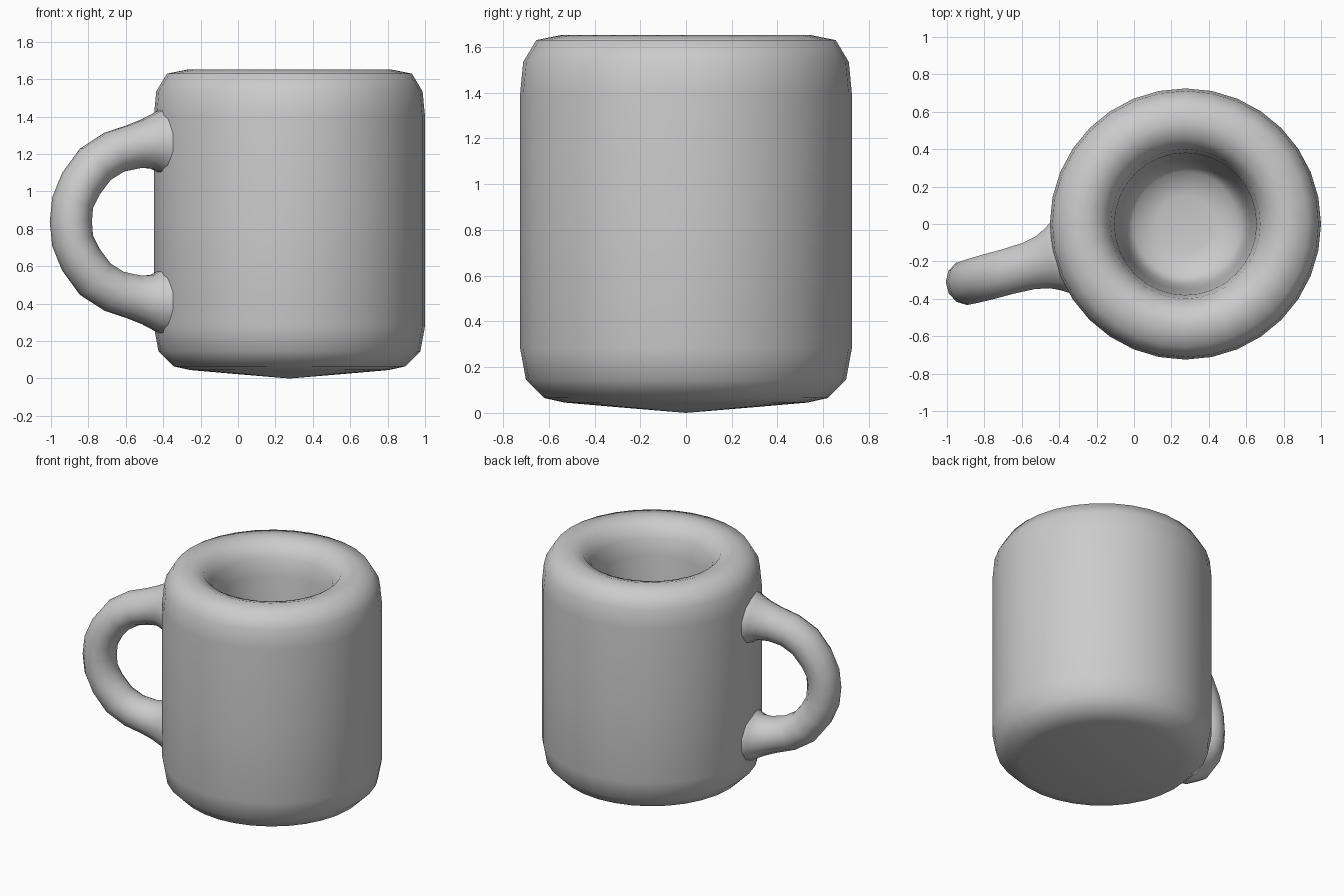
import bpy, bmesh, math
from mathutils import Vector

if "Cube" in bpy.data.objects:
    bpy.data.objects.remove(bpy.data.objects["Cube"])

CX = 0.275                    # mug axis
HANDLE_ANGLE = math.radians(15)


def make_object(name, bm):
    bmesh.ops.recalc_face_normals(bm, faces=bm.faces[:])
    for f in bm.faces:
        f.smooth = True
    me = bpy.data.meshes.new(name)
    bm.to_mesh(me)
    bm.free()
    ob = bpy.data.objects.new(name, me)
    bpy.context.collection.objects.link(ob)
    return ob


def bridge(bm, a, b):
    n = len(a)
    for i in range(n):
        bm.faces.new((a[i], a[(i + 1) % n], b[(i + 1) % n], b[i]))


# Mug body: one closed profile, base point to outer wall, rounded lip, cavity, floor
profile = [(0.30, 0.025), (0.53, 0.045), (0.62, 0.065), (0.70, 0.145), (0.725, 0.28),
           (0.725, 0.80), (0.725, 1.40), (0.712, 1.535), (0.655, 1.63), (0.54, 1.653),
           (0.455, 1.625), (0.40, 1.54), (0.38, 1.42), (0.35, 0.90),
           (0.325, 0.42), (0.28, 0.33), (0.15, 0.31)]
SEG = 32
bm = bmesh.new()
rings = [[bm.verts.new((CX + r * math.cos(2 * math.pi * i / SEG),
                        r * math.sin(2 * math.pi * i / SEG), z)) for i in range(SEG)]
         for r, z in profile]
for a, b in zip(rings, rings[1:]):
    bridge(bm, a, b)
for ring, z in ((rings[0], 0.0), (rings[-1], 0.30)):
    tip = bm.verts.new((CX, 0, z))
    for i in range(SEG):
        bm.faces.new((ring[i], ring[(i + 1) % SEG], tip))
make_object("mug_body", bm)

# Handle: half path as (distance from mug axis, height, radius), mirrored downward
MID_Z = 0.838
half = [(0.62, 1.262, 0.19), (0.70, 1.262, 0.18), (0.735, 1.260, 0.158),
        (0.785, 1.255, 0.135), (0.86, 1.24, 0.12), (0.97, 1.21, 0.115),
        (1.075, 1.145, 0.115), (1.155, 1.04, 0.113), (1.20, 0.94, 0.11)]
path = half + [(1.21, MID_Z, 0.11)] + [(u, 2 * MID_Z - z, r) for u, z, r in reversed(half)]
out = Vector((-math.cos(HANDLE_ANGLE), -math.sin(HANDLE_ANGLE), 0))
side = Vector((-out.y, out.x, 0))
centre = [Vector((CX, 0, z)) + out * u for u, z, r in path]
SIDES = 12
bm = bmesh.new()
rings = []
for i, (u, z, r) in enumerate(path):
    tangent = (centre[min(i + 1, len(path) - 1)] - centre[max(i - 1, 0)]).normalized()
    normal = tangent.cross(side)
    ring = []
    for k in range(SIDES):
        a = 2 * math.pi * (k + 0.5) / SIDES
        ring.append(bm.verts.new(centre[i] + (normal * math.cos(a)
                                 + side * math.sin(a) * 1.08) * r * 1.02))
    rings.append(ring)
for a, b in zip(rings, rings[1:]):
    bridge(bm, a, b)
bm.faces.new(rings[0])
bm.faces.new(rings[-1])
handle = make_object("handle", bm)
